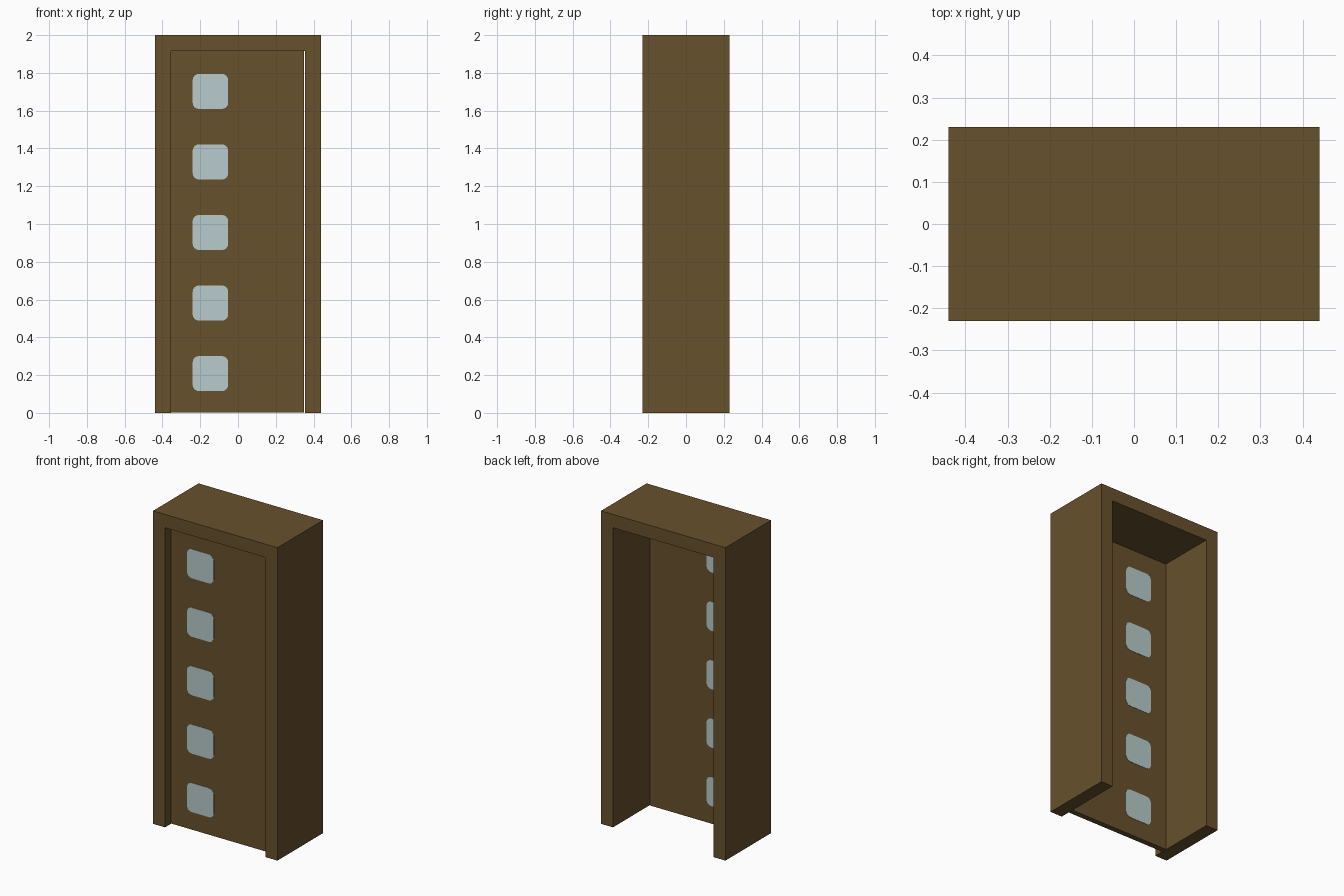
import bpy, bmesh, math

if "Cube" in bpy.data.objects:
    bpy.data.objects.remove(bpy.data.objects["Cube"])

W, H, D = 0.44, 2.0, 0.23        # frame half width, height, half depth
IW, IH = 0.355, 1.915            # opening half width and height
DOOR_Y0, DOOR_Y1 = -0.17, -0.135


def material(name, rgb):
    m = bpy.data.materials.new(name)
    m.diffuse_color = (*rgb, 1)
    m.use_nodes = True
    m.node_tree.nodes["Principled BSDF"].inputs["Base Color"].default_value = m.diffuse_color
    return m


wood = material("brown_wood", (0.135, 0.082, 0.025))
glass = material("pale_glass", (0.48, 0.60, 0.60))


def extrude_profile(name, points, y0, y1, mat):
    """Solid from an (x, z) outline pushed from y0 to y1."""
    bm = bmesh.new()
    face = bm.faces.new([bm.verts.new((x, y0, z)) for x, z in points])
    new = bmesh.ops.extrude_face_region(bm, geom=[face])["geom"]
    bmesh.ops.translate(bm, vec=(0, y1 - y0, 0),
                        verts=[v for v in new if isinstance(v, bmesh.types.BMVert)])
    bmesh.ops.recalc_face_normals(bm, faces=bm.faces)
    mesh = bpy.data.meshes.new(name)
    bm.to_mesh(mesh)
    bm.free()
    mesh.materials.append(mat)
    ob = bpy.data.objects.new(name, mesh)
    bpy.context.collection.objects.link(ob)
    return ob


def rounded_rect(cx, cz, hw, hh, r, steps=4):
    pts = []
    for k, (sx, sz) in enumerate([(1, 1), (-1, 1), (-1, -1), (1, -1)]):
        for i in range(steps + 1):
            a = math.pi / 2 * (k + i / steps)
            pts.append((cx + sx * (hw - r) + r * math.cos(a),
                        cz + sz * (hh - r) + r * math.sin(a)))
    return pts


# Deep door frame: two jambs, each mitred into half of the head
for side, s in (("left", -1), ("right", 1)):
    extrude_profile(f"{side}_jamb",
                    [(s * W, 0), (s * W, H), (s * IW, IH), (s * IW, 0)], -D, D, wood)
extrude_profile("frame_head", [(-W, H), (W, H), (IW, IH), (-IW, IH)], -D, D, wood)

# Recessed door leaf with a narrow gap on the right
extrude_profile("door_leaf", [(-IW, 0.002), (0.349, 0.002), (0.349, IH), (-IW, IH)],
                DOOR_Y0, DOOR_Y1, wood)

# Column of five panes, as thin plates on both faces of the leaf
for i in range(5):
    outline = rounded_rect(-0.146, 0.208 + 0.3735 * i, 0.094, 0.093, 0.033)
    extrude_profile(f"front_pane_{i + 1}", outline, DOOR_Y0 - 0.002, DOOR_Y0 + 0.001, glass)
    extrude_profile(f"back_pane_{i + 1}", outline, DOOR_Y1 - 0.001, DOOR_Y1 + 0.002, glass)
